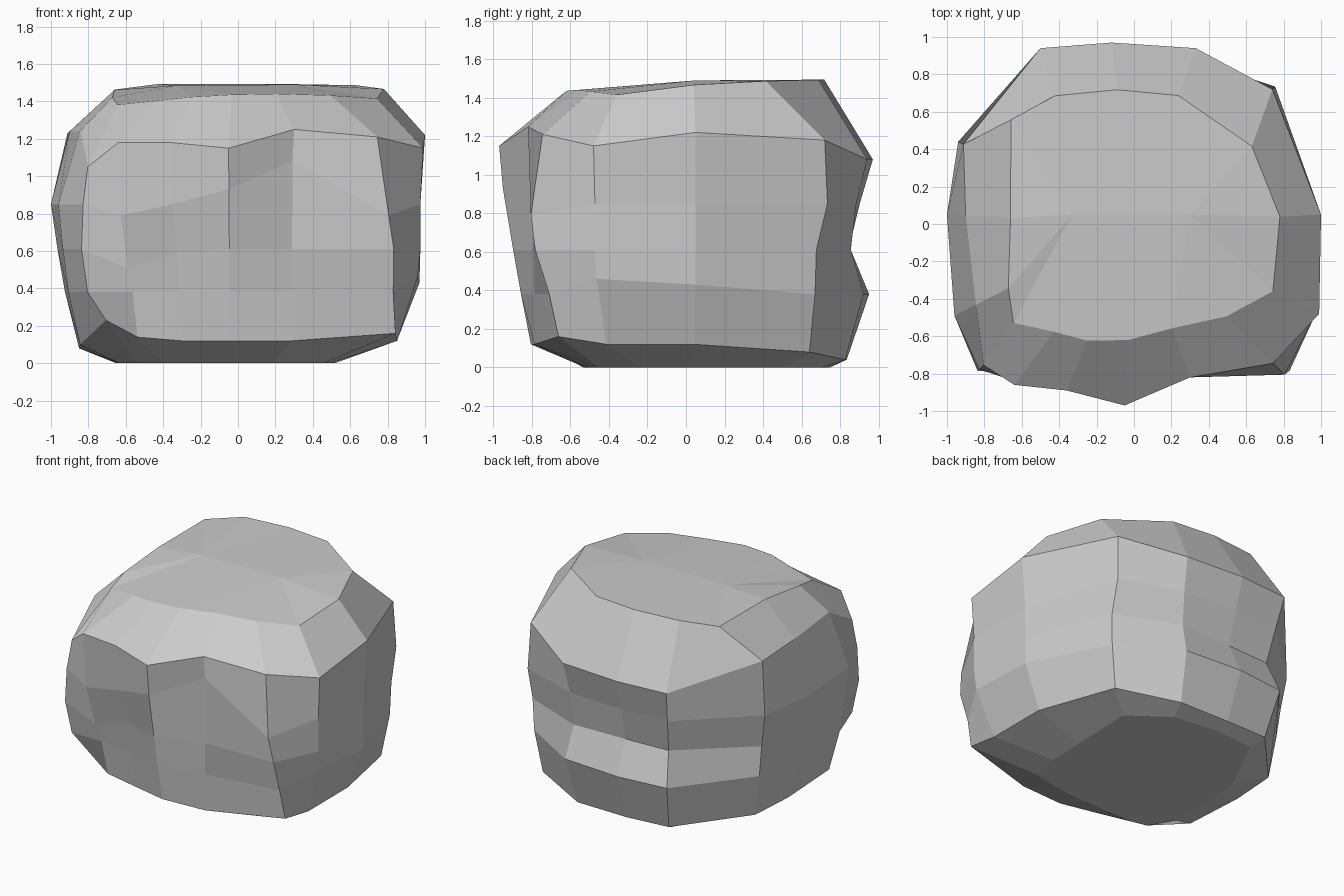
import bpy, bmesh

# Widest outline of the rock, clockwise from the right side as seen from above
OUTLINE = [(1, .05), (.99, -.48), (.76, -.76), (.3, -.82), (-.05, -.97),
           (-.36, -.89), (-.64, -.86), (-.82, -.77), (-.96, -.49), (-1, .05),
           (-.94, .44), (-.5, .94), (-.12, .97), (.33, .94), (.74, .72)]
N = len(OUTLINE)
bm = bmesh.new()


def ring(z, scales, lift={}, shift={}, tilt=0):
    """Outline scaled per corner at height z; lift and shift move single corners."""
    verts = []
    for i, ((x, y), s) in enumerate(zip(OUTLINE, scales)):
        dx, dy = shift.get(i, (0, 0))
        verts.append(bm.verts.new((x * s + dx, y * s + dy, z + lift.get(i, 0) + tilt * y)))
    return verts


def bridge(a, b):
    for i in range(N):
        j = (i + 1) % N
        bm.faces.new((a[i], a[j], b[j], b[i]))


# Flat foot, flared base
foot = ring(0, [.5, .5, .6, .62, .54, .6, .62, .65, .66, .65, .65, .77, .77, .75, .7])
base = ring(.12, [.85, .86, .95, .96, .83, .84, .84, .86, .88, .85, .88, .87, .86, .88, .89],
            {2: .04, 7: .11, 6: .02, 8: -.02, 9: -.04, 10: -.04,
             11: -.07, 12: -.08, 13: -.08, 14: -.04}, {2: (.12, .06), 14: (.04, 0)})
# Lower lip of the rear groove
lip = ring(.38, [.97, .97, .96, .96, .883, .87, .88, .98, .945, .925, .93, .97, .98, .98, .93],
           {1: .08, 0: .05}, {2: (.1, .02), 14: (.06, 0)})
# Groove at the back and undercut at the front left
groove = ring(.61, [.97, .985, 1.03, .965, .925, .9, .92, 1.02, .975, .965, .96, .88, .87, .91, .94],
              {5: -.02, 6: -.1}, {2: (.05, 0), 14: (.06, 0)})
# Bulge, with a raised overhang at the front
bulge = ring(.85, [.975, .985, 1.06, .97, .98, .98, .98, 1.01, 1, 1, 1, .94, .93, .94, 1.02],
             {2: -.06, 3: .23, 4: .08, 6: -.06})
# Shoulder
shoulder = ring(1.18, [1, 1, .98, 1, 1, 1, 1, .98, .88, .9, .97, 1, 1, 1, 1],
                {0: .04, 1: -.03, 2: .03, 3: .07, 4: -.03, 7: -.13, 8: .06,
                 9: .06, 10: .05, 11: -.1, 12: -.1, 13: -.1})
# Top rim
rim = ring(1.465, [.78, .75, .65, .68, .64, .7, .67, .7, .7, .66, .7, .75, .74, .72, .73],
           {1: -.035, 2: -.01, 5: -.015, 6: -.035, 7: -.06, 8: -.03, 9: -.005, 10: -.015},
           {7: (-.07, .01), 10: (0, .25), 11: (-.05, -.02), 13: (0, .01), 14: (.09, -.11)},
           tilt=.03)
rings = [foot, base, lip, groove, bulge, shoulder, rim]
for a, b in zip(rings, rings[1:]):
    bridge(a, b)
bm.faces.new(foot)

# Slightly domed cap: two fans joined along a short ridge
left = bm.verts.new((-.33, .05, 1.485))
right = bm.verts.new((.3, .05, 1.49))
for i in range(N):
    bm.faces.new((rim[i], rim[(i + 1) % N], left if 4 <= i < 12 else right))
bm.faces.new((rim[4], left, right))
bm.faces.new((rim[12], right, left))
bmesh.ops.recalc_face_normals(bm, faces=bm.faces)

mesh = bpy.data.meshes.new("boulder")
bm.to_mesh(mesh)
bm.free()
bpy.context.collection.objects.link(bpy.data.objects.new("boulder", mesh))
